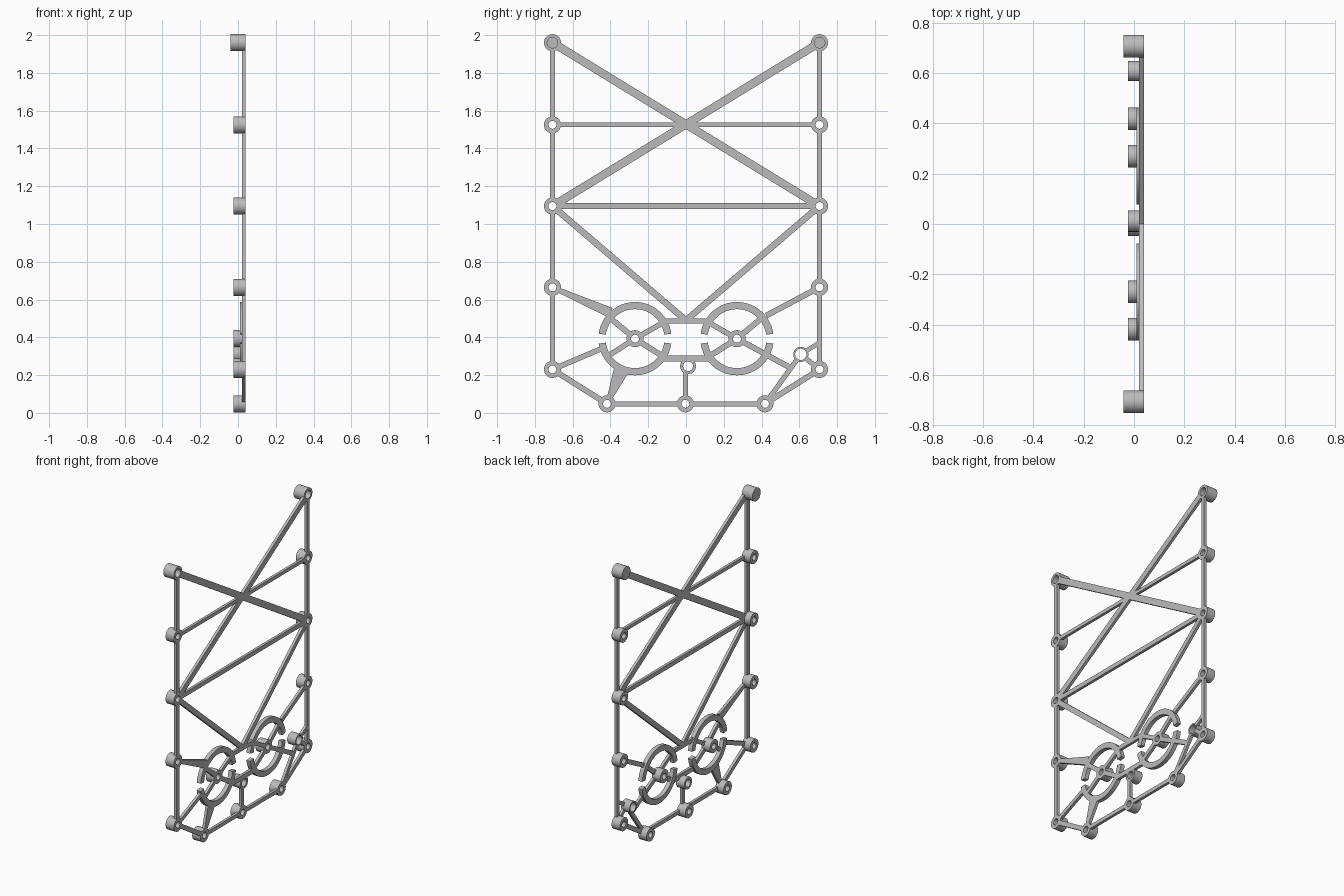
import bpy, bmesh
from math import cos, sin, pi, radians
from mathutils import Vector

old = bpy.data.objects.get("Cube")
if old:
    bpy.data.objects.remove(old, do_unlink=True)

grey = bpy.data.materials.new("plain_grey")
grey.use_nodes = True
grey.diffuse_color = (0.5, 0.5, 0.5, 1)
grey.node_tree.nodes["Principled BSDF"].inputs["Base Color"].default_value = (0.5, 0.5, 0.5, 1)

BACK, FRONT = 0.02, 0.039     # thickness range of the flat struts
NODE_R, TRIM = 0.045, 0.036   # boss radius, strut pull-back from a boss centre


def finish(name, bm):
    bmesh.ops.recalc_face_normals(bm, faces=bm.faces)
    mesh = bpy.data.meshes.new(name)
    bm.to_mesh(mesh)
    bm.free()
    ob = bpy.data.objects.new(name, mesh)
    mesh.materials.append(grey)
    bpy.context.collection.objects.link(ob)
    bpy.ops.object.select_all(action='DESELECT')
    ob.select_set(True)
    bpy.context.view_layer.objects.active = ob
    bpy.ops.object.shade_smooth_by_angle(angle=radians(35))
    return ob


def bar(name, a, b, w0=0.028, w1=None, ta=0.0, tb=0.0):
    """Flat strut from a to b in the y-z plane, optionally tapered."""
    w1 = w1 or w0
    a, b = Vector(a), Vector(b)
    d = (b - a).normalized()
    n = Vector((-d.y, d.x))
    a, b = a + d * ta, b - d * tb
    outline = [a + n * w0 / 2, a - n * w0 / 2, b - n * w1 / 2, b + n * w1 / 2]
    bm = bmesh.new()
    face = bm.faces.new([bm.verts.new((BACK, p.x, p.y)) for p in outline])
    out = bmesh.ops.extrude_face_region(bm, geom=[face])
    moved = [v for v in out["geom"] if isinstance(v, bmesh.types.BMVert)]
    bmesh.ops.translate(bm, verts=moved, vec=(FRONT - BACK, 0, 0))
    finish(name, bm)


def link(name, a, b, w=0.028):
    """Strut running between two bosses."""
    bar(name, a, b, w, ta=TRIM, tb=TRIM)


def sweep(name, c, section, a0=0.0, a1=2 * pi, n=40):
    """Turn a closed (x, radius) section about the x axis at c; radius 0 makes a pole."""
    full = a1 - a0 > 6.28
    bm = bmesh.new()
    rows = []
    for i in range(n if full else n + 1):
        t = a0 + (a1 - a0) * i / n
        rows.append([bm.verts.new((x, c[0] + r * cos(t), c[1] + r * sin(t))) for x, r in section])
    k = len(section)
    for i in range(n):
        p, q = rows[i], rows[(i + 1) % len(rows)]
        for j in range(k):
            m = (j + 1) % k
            if section[j][1] or section[m][1]:
                bm.faces.new((p[j], p[m], q[m], q[j]))
    if not full:
        bm.faces.new(rows[0])
        bm.faces.new(rows[-1])
    bmesh.ops.remove_doubles(bm, verts=bm.verts, dist=1e-5)
    finish(name, bm)


def boss(name, c, ro=NODE_R, ri=0.021):
    sweep(name, c, [(-0.024, ri), (-0.024, ro), (FRONT, ro), (FRONT, ri)])


W, LOW = 0.707, 0.048
levels = [0.23, 0.665, 1.095, 1.525, 1.96]
foot = 0.418
mid_foot = (-0.003, LOW)
HUB_Y, HUB_Z = 0.27, 0.393

# Mirrored frame
for s, side in ((-1, "front"), (1, "back")):
    nodes = [(s * W, z) for z in levels]
    for i, p in enumerate(nodes[:-1]):
        boss(f"{side}_boss_{i}", p)
        link(f"{side}_upright_{i}", p, nodes[i + 1])
    # Closed cap boss with a blind hole
    sweep(f"{side}_top_boss", nodes[-1],
          [(-0.041, 0), (-0.041, NODE_R), (FRONT, NODE_R), (FRONT, 0.028), (0.0, 0.028), (0.0, 0)])
    link(f"{side}_upper_diagonal", nodes[4], (-s * W, levels[2]), 0.043)
    bar(f"{side}_upper_crossbar", nodes[3], (0, levels[3]), 0.024, ta=TRIM)
    bar(f"{side}_lower_diagonal", nodes[2], (0, 0.49), 0.034, ta=TRIM)
    # Base
    corner = (s * foot, LOW)
    boss(f"{side}_foot_boss", corner)
    link(f"{side}_base_slope", nodes[0], corner, 0.03)
    link(f"{side}_base_rail", corner, mid_foot, 0.026)
    # Split ring around a hub
    hub = (s * HUB_Y, HUB_Z)
    boss(f"{side}_hub", hub)
    for start, half in ((0, "upper"), (pi, "lower")):
        sweep(f"{side}_{half}_half_ring", hub,
              [(0.01, 0.156), (0.01, 0.194), (FRONT, 0.194), (FRONT, 0.156)],
              start + 0.135, start + pi - 0.135, 32)
    # Hub spokes
    bar(f"{side}_spoke_inner_top", hub, (s * 0.105, 0.487), ta=TRIM)
    bar(f"{side}_spoke_inner_bottom", hub, (s * 0.105, 0.288), 0.03, ta=TRIM)
    bar(f"{side}_spoke_outer_top", hub, (s * 0.405, 0.505), 0.03, ta=TRIM)

# Shared horizontal bars
link("middle_crossbar", (-W, levels[2]), (W, levels[2]), 0.03)
bar("hub_top_bridge", (-0.115, 0.487), (0.115, 0.487))
bar("hub_bottom_bridge", (-0.12, 0.288), (0.12, 0.288), 0.032)

# Front side braces
bar("front_ring_brace", (-W, 0.665), (-0.4, 0.53), 0.026, 0.055, ta=TRIM)
bar("front_ring_low_brace", (-W, 0.23), (-0.435, 0.345), ta=TRIM)
bar("front_spoke_outer_bottom", (-HUB_Y, HUB_Z), (-0.415, 0.30), ta=TRIM)
bar("front_foot_brace", (-foot, LOW), (-0.345, 0.22), 0.03, 0.078, ta=TRIM)

# Back side braces and small rings
small = (0.608, 0.31)
bar("back_ring_brace", (W, 0.665), (0.425, 0.515), 0.03, ta=TRIM)
bar("back_spoke_outer_bottom", (HUB_Y, HUB_Z), (0.55, 0.24), 0.03, ta=TRIM)
bar("back_foot_brace", (foot, LOW), small, 0.026, ta=TRIM, tb=TRIM)
bar("small_ring_upper_stay", small, (W, 0.372), 0.024, ta=TRIM)
bar("small_ring_lower_stay", small, (W, 0.23), 0.026, ta=TRIM, tb=TRIM)
boss("small_ring", small, 0.04, 0.03)

# Centre post
boss("middle_foot_boss", mid_foot)
boss("post_ring", (0.011, 0.247), 0.042, 0.026)
bar("centre_post", mid_foot, (-0.003, 0.215), 0.026, ta=TRIM)
